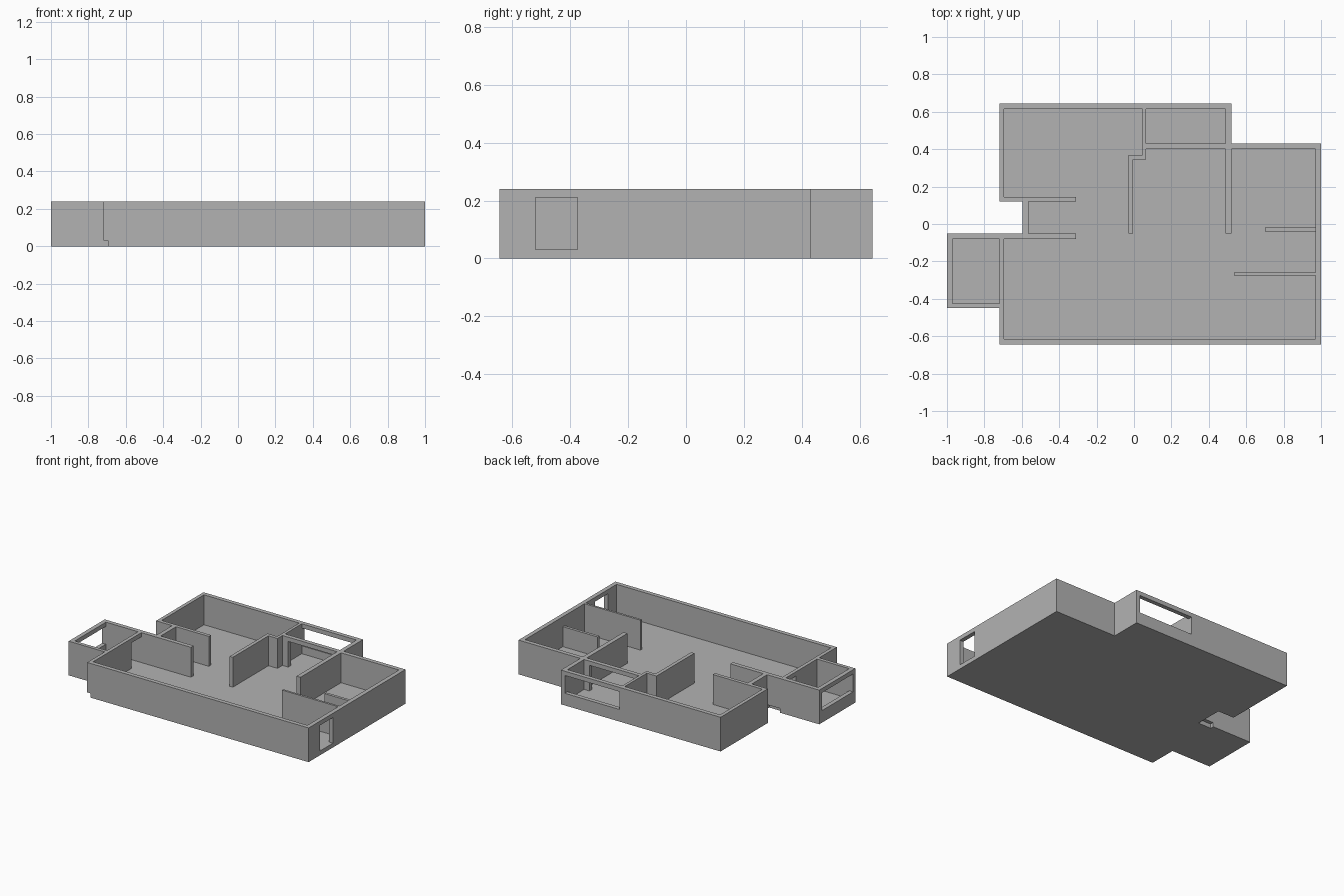
import bpy
import bmesh
from mathutils import Vector

if "Cube" in bpy.data.objects:
    bpy.data.objects.remove(bpy.data.objects["Cube"], do_unlink=True)

FLOOR, LINTEL, SILL, TOP, LOW = 0.03, 0.21, 0.085, 0.24, 0.17

grey = bpy.data.materials.new("plaster_grey")
grey.use_nodes = True
colour = (0.45, 0.45, 0.45, 1)
grey.diffuse_color = colour
grey.node_tree.nodes["Principled BSDF"].inputs["Base Color"].default_value = colour


def boxes(name, items):
    """One mesh of boxes, each given as x0, y0, x1, y1, z0, z1."""
    bm = bmesh.new()
    for x0, y0, x1, y1, z0, z1 in items:
        lo, hi = Vector((x0, y0, z0)), Vector((x1, y1, z1))
        made = bmesh.ops.create_cube(bm, size=1)
        for v in made["verts"]:
            v.co = (lo + hi) / 2 + v.co * (hi - lo)
    mesh = bpy.data.meshes.new(name)
    bm.to_mesh(mesh)
    bm.free()
    mesh.materials.append(grey)
    obj = bpy.data.objects.new(name, mesh)
    bpy.context.collection.objects.link(obj)
    return obj


def at(plans, z0, z1):
    return [(*p, z0, z1) for p in plans]


# Floor slabs: main room, hall, back rooms, side porch
floors = [
    (-.695, -.645, 1, -.075),
    (-.595, -.08, 1, .43),
    (-.72, .12, .52, .645),
    (-1, -.45, -.695, -.05),
]

# Outer walls
outer = [
    (-.72, -.645, 1, -.615),
    (.97, -.645, 1, .43),
    (.49, .40, 1, .43),
    (-.72, .615, .52, .645),
    (-.72, .12, -.695, .645),
    (-.595, -.08, -.565, .145),
    (-.72, -.645, -.695, -.05),
    (-1, -.45, -.97, -.05),
    (-1, -.45, -.695, -.425),
]

# Inner walls and room dividers
inner = [
    (-.72, .12, -.31, .145),
    (-1, -.08, -.31, -.05),
    (-.03, -.05, -.005, .37),
    (-.03, .345, .065, .37),
    (.045, .345, .065, .645),
    (.045, .40, .52, .43),
    (.49, -.05, .52, .645),
    (.535, -.275, 1, -.26),
]
low_divider = [(.70, -.04, 1, -.02)]

house = boxes("floor_and_walls", at(floors, 0, FLOOR)
              + at(outer + inner, FLOOR, TOP)
              + at(low_divider, FLOOR, LOW))

# Door and window openings
doors = [
    (.93, -.52, 1.05, -.375),
    (.11, .38, .45, .45),
    (-.74, -.19, -.67, -.08),
]
windows = [
    (.065, .58, .49, .7),
    (-1.05, -.425, -.94, -.08),
]
cutter = boxes("opening_cutter", at(doors, FLOOR, LINTEL) + at(windows, SILL, LINTEL))
cutter.hide_render = True
cutter.hide_set(True)

cut = house.modifiers.new("openings", "BOOLEAN")
cut.operation = "DIFFERENCE"
cut.solver = "EXACT"
cut.use_self = True
cut.object = cutter

# Apply the cut and drop the helper
bpy.context.view_layer.objects.active = house
house.select_set(True)
bpy.ops.object.modifier_apply(modifier=cut.name)
bpy.data.objects.remove(cutter, do_unlink=True)

# Merge coplanar faces so the walls read as one clean shell
bm = bmesh.new()
bm.from_mesh(house.data)
bmesh.ops.remove_doubles(bm, verts=bm.verts, dist=0.0005)
bmesh.ops.dissolve_limit(bm, angle_limit=0.01, verts=bm.verts, edges=bm.edges)
bm.to_mesh(house.data)
bm.free()
